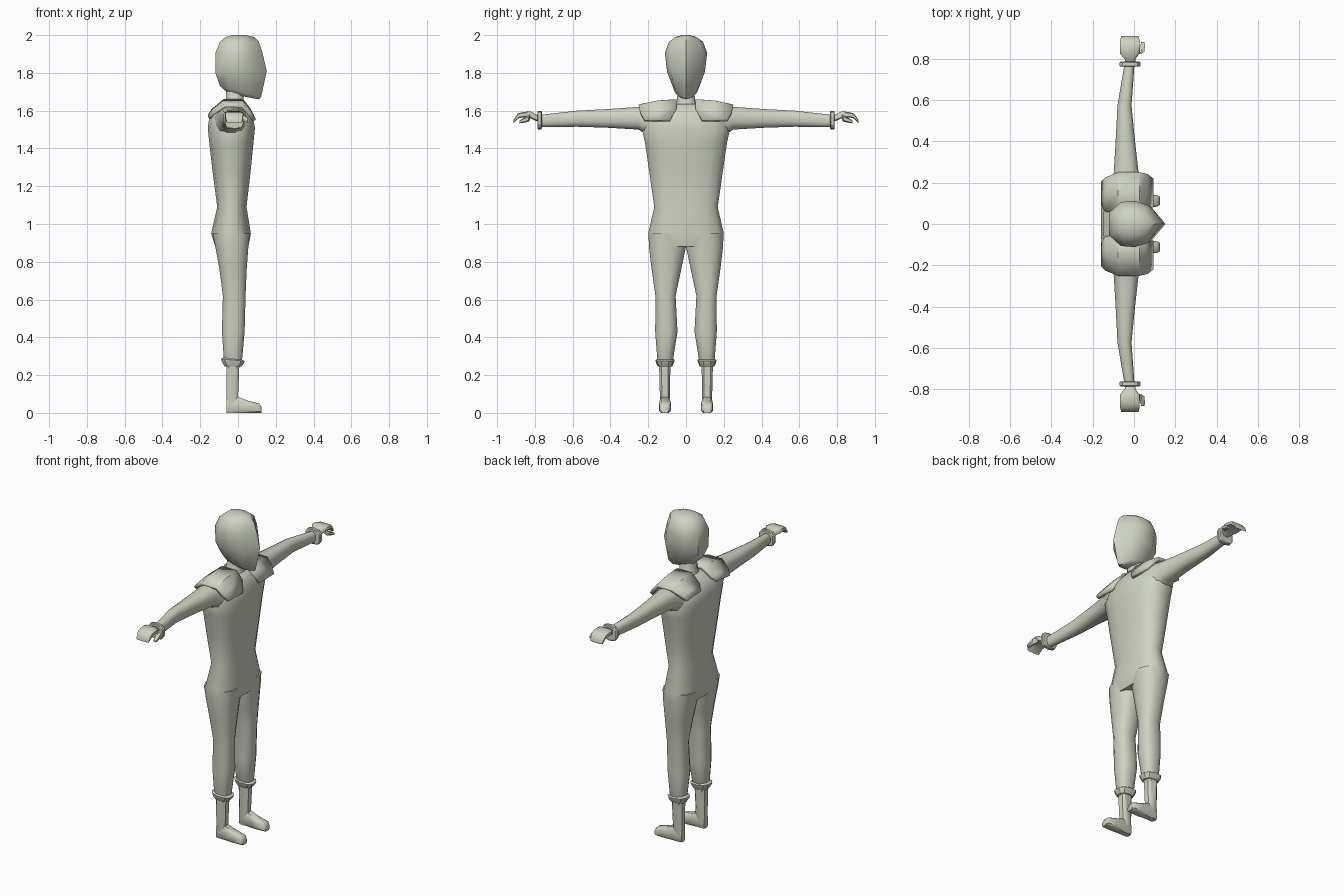
import bpy, bmesh, math

mat = bpy.data.materials.new("pale grey green")
mat.diffuse_color = (0.62, 0.65, 0.54, 1)


def finish(name, bm, angle=40):
    bmesh.ops.recalc_face_normals(bm, faces=bm.faces)
    me = bpy.data.meshes.new(name)
    bm.to_mesh(me)
    bm.free()
    ob = bpy.data.objects.new(name, me)
    bpy.context.collection.objects.link(ob)
    me.materials.append(mat)
    bpy.ops.object.select_all(action='DESELECT')
    ob.select_set(True)
    bpy.context.view_layer.objects.active = ob
    bpy.ops.object.shade_smooth_by_angle(angle=math.radians(angle))
    return ob


def rounded(n, p):
    """Unit superellipse: p = 1 is round, smaller is boxier."""
    pts = []
    for i in range(n):
        a = 2 * math.pi * (i + 0.5) / n
        c, s = math.cos(a), math.sin(a)
        pts.append((math.copysign(abs(c) ** p, c), math.copysign(abs(s) ** p, s)))
    m = max(abs(q[0]) for q in pts)
    return [(u / m, v / m) for u, v in pts]


def loft(name, axis, rings, shape=None, side=1, angle=40, tilt=None):
    """Rings are (position, a0, a1, b0, b1) in the two axes across 'axis'."""
    shape = shape or rounded(12, 0.8)
    bm = bmesh.new()
    loops = []
    for k, (t, a0, a1, b0, b1) in enumerate(rings):
        loop = []
        for u, v in shape:
            a = (a0 + a1) / 2 + u * (a1 - a0) / 2
            b = (b0 + b1) / 2 + v * (b1 - b0) / 2
            if axis == 'z':
                co = (a, b * side, t + (tilt[k] * u if tilt else 0))
            elif axis == 'y':
                co = (a, t * side, b)
            else:
                co = (t, a * side, b)
            loop.append(bm.verts.new(co))
        loops.append(loop)
    n = len(shape)
    for p, q in zip(loops, loops[1:]):
        for i in range(n):
            j = (i + 1) % n
            bm.faces.new((p[i], p[j], q[j], q[i]))
    bm.faces.new(loops[0])
    bm.faces.new(loops[-1])
    return finish(name, bm, angle)


# Head: rounded back, ridge down the middle of the face
half = [(1, 0), (0.5, 0.82), (0, 1), (-0.55, 0.95), (-1, 0.5)]
mask = half + [(u, -v) for u, v in reversed(half[1:])]
loft("head", 'z', [
    (1.675, -0.05, 0.11, -0.035, 0.035),
    (1.70, -0.095, 0.122, -0.06, 0.06),
    (1.805, -0.12, 0.152, -0.10, 0.10),
    (1.905, -0.12, 0.13, -0.112, 0.112),
    (1.965, -0.095, 0.11, -0.09, 0.09),
    (1.99, -0.065, 0.085, -0.055, 0.055),
    (2.0, -0.03, 0.04, -0.02, 0.02)],
    mask, angle=50, tilt=[-0.015, -0.03, 0.005, 0, 0, 0, 0])

loft("neck", 'z', [
    (1.59, -0.09, 0.05, -0.08, 0.08),
    (1.65, -0.065, 0.03, -0.048, 0.048),
    (1.74, -0.06, 0.03, -0.042, 0.042)])

# Torso
loft("torso", 'z', [
    (0.88, -0.12, 0.055, -0.195, 0.195),
    (0.95, -0.142, 0.068, -0.2, 0.2),
    (1.09, -0.11, 0.045, -0.168, 0.168),
    (1.28, -0.135, 0.067, -0.195, 0.195),
    (1.43, -0.152, 0.082, -0.217, 0.217),
    (1.51, -0.16, 0.09, -0.235, 0.235),
    (1.58, -0.15, 0.075, -0.205, 0.205),
    (1.635, -0.09, 0.045, -0.08, 0.08)], rounded(16, 0.8), angle=60)

for s, tag in ((1, "left"), (-1, "right")):
    # Trouser leg and its cuff
    loft(tag + "_leg", 'z', [
        (0.255, -0.065, 0.01, 0.08, 0.145),
        (0.285, -0.075, 0.022, 0.068, 0.152),
        (0.43, -0.085, 0.035, 0.045, 0.163),
        (0.62, -0.08, 0.04, 0.055, 0.162),
        (0.76, -0.098, 0.046, 0.025, 0.182),
        (0.88, -0.12, 0.055, 0.0, 0.196),
        (0.95, -0.135, 0.062, 0.0, 0.195)], side=s, angle=60)
    loft(tag + "_leg_cuff", 'z', [
        (0.245, -0.07, 0.018, 0.075, 0.147),
        (0.265, -0.085, 0.03, 0.066, 0.157),
        (0.28, -0.09, 0.035, 0.062, 0.16),
        (0.287, -0.078, 0.024, 0.07, 0.15)],
        rounded(10, 0.8), s, 30, [0, -0.004, -0.006, -0.006])

    # Shin and foot
    loft(tag + "_shin", 'z', [
        (0.0, -0.06, 0.0, 0.094, 0.13),
        (0.08, -0.06, 0.0, 0.086, 0.138),
        (0.27, -0.062, 0.008, 0.082, 0.143)], rounded(8, 0.6), s)
    loft(tag + "_foot", 'x', [
        (-0.06, 0.094, 0.132, 0.0, 0.075),
        (0.0, 0.086, 0.138, 0.0, 0.085),
        (0.06, 0.08, 0.142, 0.0, 0.062),
        (0.112, 0.084, 0.14, 0.0, 0.05),
        (0.125, 0.092, 0.132, 0.0, 0.03)], rounded(8, 0.45), s, 45)

    # Arm, sleeve cuff and hand
    loft(tag + "_arm", 'y', [
        (0.13, -0.13, 0.06, 1.43, 1.615),
        (0.2, -0.115, 0.04, 1.465, 1.625),
        (0.25, -0.098, 0.022, 1.5, 1.62),
        (0.42, -0.088, 0.003, 1.51, 1.608),
        (0.575, -0.08, -0.012, 1.515, 1.6),
        (0.77, -0.047, 0.002, 1.513, 1.578)], side=s, angle=60)
    loft(tag + "_sleeve_cuff", 'y', [
        (0.763, -0.065, 0.026, 1.507, 1.592),
        (0.767, -0.07, 0.031, 1.502, 1.597),
        (0.783, -0.07, 0.031, 1.502, 1.597),
        (0.787, -0.065, 0.026, 1.507, 1.592)], rounded(10, 0.7), s, 30)
    loft(tag + "_hand", 'y', [
        (0.775, -0.042, 0.005, 1.54, 1.575),
        (0.8, -0.045, 0.007, 1.548, 1.583),
        (0.825, -0.068, 0.026, 1.56, 1.597),
        (0.865, -0.068, 0.028, 1.565, 1.592),
        (0.89, -0.067, 0.027, 1.558, 1.585),
        (0.912, -0.062, 0.022, 1.535, 1.552)], rounded(8, 0.5), s, 50)
    loft(tag + "_thumb", 'y', [
        (0.825, 0.012, 0.035, 1.552, 1.58),
        (0.835, 0.02, 0.05, 1.543, 1.572),
        (0.87, 0.032, 0.054, 1.535, 1.555),
        (0.882, 0.035, 0.05, 1.534, 1.546)], rounded(6, 0.8), s)

    # Shoulder pad: arched plate, columns of (x, z, inner y, outer y, outer drop)
    bm = bmesh.new()
    cols = [(-0.155, 1.575, 0.085, 0.205, 0.012), (-0.135, 1.605, 0.06, 0.225, 0.018),
            (-0.075, 1.655, 0.05, 0.25, 0.028), (0.025, 1.655, 0.05, 0.25, 0.028),
            (0.06, 1.61, 0.05, 0.242, 0.02), (0.09, 1.55, 0.085, 0.22, 0.0)]
    grid = [[bm.verts.new((x, s * (a + (b - a) * f), z - d * f * f))
             for f in (0, 0.5, 1)] for x, z, a, b, d in cols]
    for p, q in zip(grid, grid[1:]):
        for i in range(2):
            f = bm.faces.new((p[i], q[i], q[i + 1], p[i + 1]))
    ob = finish(tag + "_shoulder_pad", bm, 35)
    if ob.data.polygons[2].normal.z < 0:
        ob.data.flip_normals()
    mod = ob.modifiers.new("thickness", 'SOLIDIFY')
    mod.thickness = 0.02
    mod.offset = -0.4
